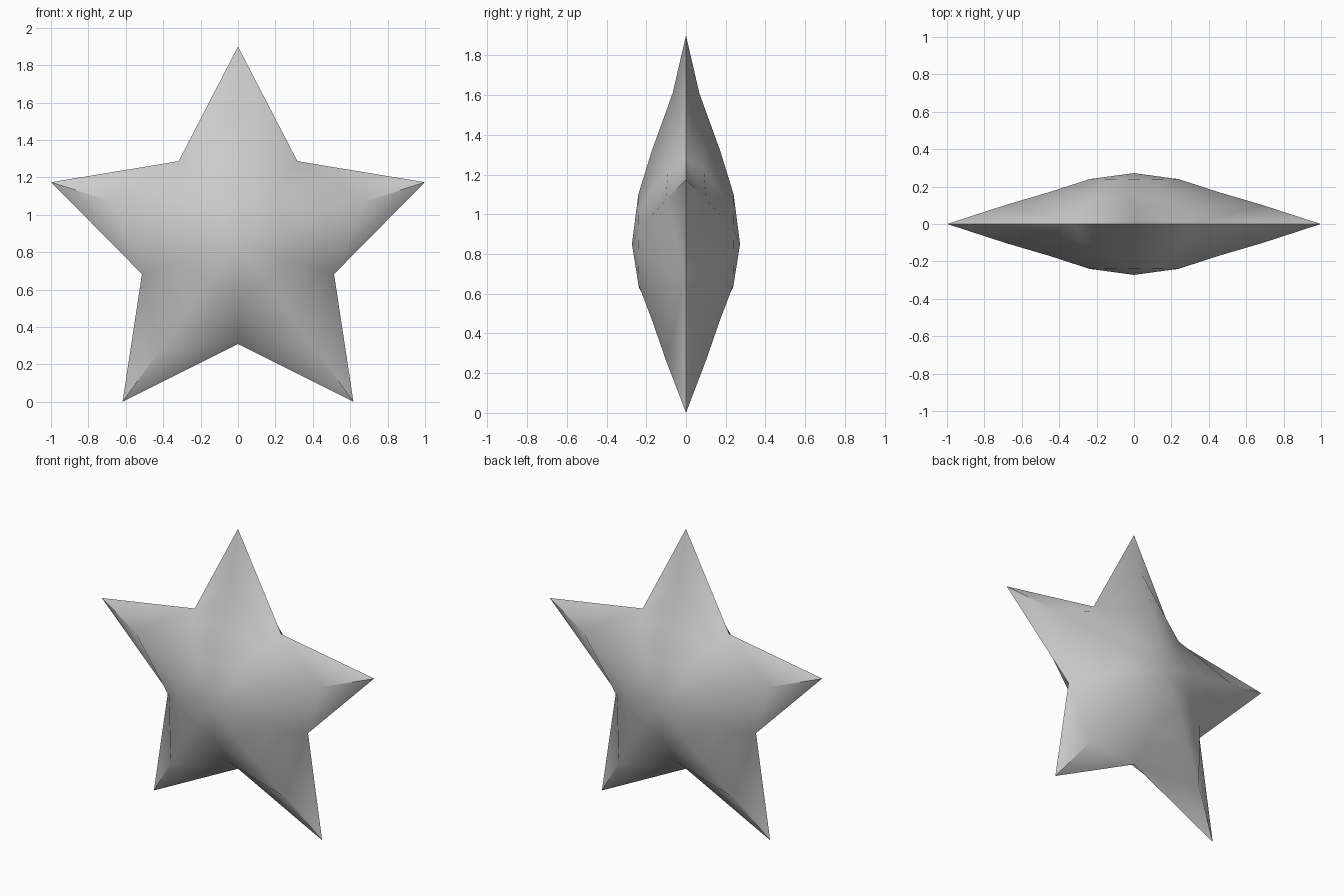
import bpy
import bmesh
from math import sin, cos, pi

cube = bpy.data.objects.get("Cube")
if cube:
    bpy.data.objects.remove(cube)

CENTER_Z = 0.85
# Nested star rings: ridge radius, ridge depth, valley radius, valley depth
RINGS = [(1.05, 0, 0.54, 0), (0.72, 0.102, 0.465, 0.09),
         (0.47, 0.172, 0.35, 0.165), (0.25, 0.24, 0.22, 0.237)]
PEAK = 0.272

mat = bpy.data.materials.new("plain_grey")
mat.use_nodes = True
grey = (0.6, 0.6, 0.6, 1)
mat.diffuse_color = grey
mat.node_tree.nodes["Principled BSDF"].inputs["Base Color"].default_value = grey


def polar(radius, step, depth):
    """Point on the star; even steps are arm ridges, odd steps valleys."""
    a = step * pi / 5
    return (radius * sin(a), depth, CENTER_Z + radius * cos(a))


bm = bmesh.new()
outline = [bm.verts.new(polar(RINGS[0][2 * (i % 2)], i, 0)) for i in range(10)]
sharp_pairs = [(outline[i], outline[(i + 1) % 10]) for i in range(10)]

# Front and back halves share the sharp outline
for side in (-1, 1):
    rings = [outline]
    for r, h, vr, vh in RINGS[1:]:
        ring = []
        for i in range(10):
            radius, depth = (vr, vh) if i % 2 else (r, h)
            if i == 0 and r > 0.7:      # the top arm is slimmer
                radius, depth = 0.76, 0.067
            ring.append(bm.verts.new(polar(radius, i, side * depth)))
        rings.append(ring)
    for outer, inner in zip(rings, rings[1:]):
        for i in range(10):
            j = (i + 1) % 10
            # split each quad along the line from valley to inner ridge
            a, b = (i, j) if i % 2 else (j, i)
            bm.faces.new((outer[a], outer[b], inner[b]))
            bm.faces.new((outer[a], inner[b], inner[a]))
    peak = bm.verts.new((0, side * PEAK, CENTER_Z))
    for i in range(10):
        bm.faces.new((rings[-1][i], rings[-1][(i + 1) % 10], peak))
    # creases at the tips of the four lower arms
    sharp_pairs += [(outline[i], rings[1][i]) for i in (2, 4, 6, 8)]

bmesh.ops.recalc_face_normals(bm, faces=bm.faces[:])
for f in bm.faces:
    f.smooth = True
for a, b in sharp_pairs:
    bm.edges.get((a, b)).smooth = False

mesh = bpy.data.meshes.new("star")
bm.to_mesh(mesh)
bm.free()
mesh.materials.append(mat)
star = bpy.data.objects.new("star", mesh)
bpy.context.collection.objects.link(star)
